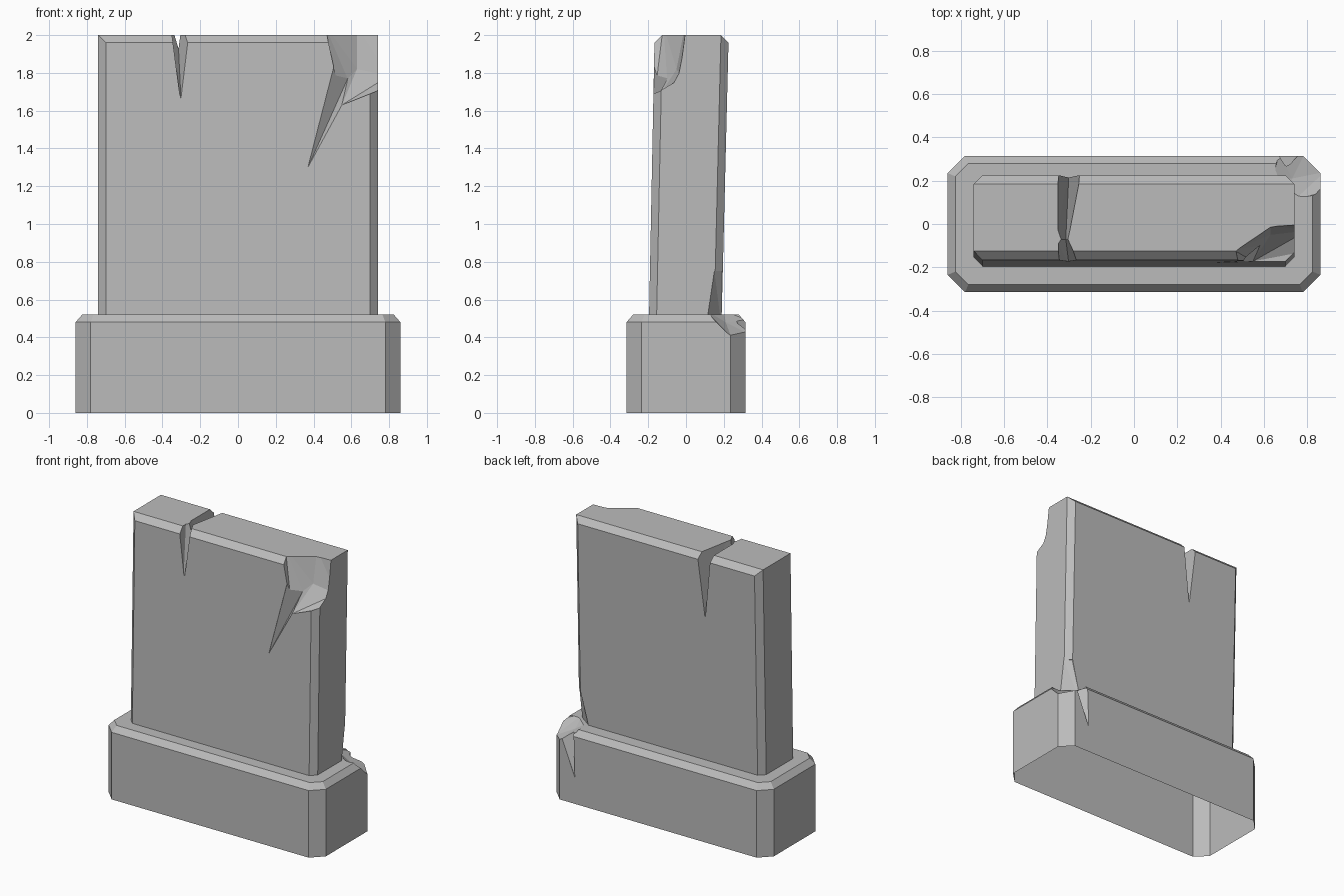
import bpy
import bmesh

if "Cube" in bpy.data.objects:
    bpy.data.objects.remove(bpy.data.objects["Cube"], do_unlink=True)

stone = bpy.data.materials.new("grey_stone")
stone.use_nodes = True
GREY = (0.5, 0.5, 0.5, 1)
stone.diffuse_color = GREY
stone.node_tree.nodes["Principled BSDF"].inputs["Base Color"].default_value = GREY


def hull(name, points):
    """Convex solid wrapped around a few points."""
    bm = bmesh.new()
    for p in points:
        bm.verts.new(p)
    bmesh.ops.convex_hull(bm, input=bm.verts[:])
    loose = [v for v in bm.verts if not v.link_faces]
    bmesh.ops.delete(bm, geom=loose, context="VERTS")
    bmesh.ops.dissolve_limit(bm, angle_limit=0.01, verts=bm.verts[:], edges=bm.edges[:])
    bmesh.ops.recalc_face_normals(bm, faces=bm.faces[:])
    mesh = bpy.data.meshes.new(name)
    bm.to_mesh(mesh)
    bm.free()
    mesh.materials.append(stone)
    obj = bpy.data.objects.new(name, mesh)
    bpy.context.collection.objects.link(obj)
    return obj


def carve(target, points):
    """Knock a convex chip out of the target."""
    cutter = hull("chip_cutter", points)
    cutter.hide_render = True
    mod = target.modifiers.new("chip", "BOOLEAN")
    mod.operation = "DIFFERENCE"
    mod.solver = "EXACT"
    mod.object = cutter
    bpy.context.view_layer.objects.active = target
    bpy.ops.object.modifier_apply(modifier=mod.name)
    bpy.data.objects.remove(cutter, do_unlink=True)


def octagon(x, front, back, cut, z):
    """Rectangle with clipped corners at one height."""
    ring = []
    for s in (-1, 1):
        ring += [(s * x, front + cut, z), (s * (x - cut), front, z),
                 (s * (x - cut), back, z), (s * x, back - cut, z)]
    return ring


def forward(points, y=-0.3):
    """The points plus copies pushed out through the front."""
    return points + [(p[0], y, p[2]) for p in points]


# Plinth with clipped corners and a bevelled top edge
plinth = hull("plinth",
              octagon(0.86, -0.315, 0.315, 0.08, 0)
              + octagon(0.86, -0.315, 0.315, 0.08, 0.48)
              + octagon(0.825, -0.28, 0.28, 0.06, 0.52))

# Leaning slab, bevelled at the front and back only
slab_points = octagon(0.74, -0.197, 0.187, 0.04, 0.44)
for side in (-1, 1):
    slab_points += [(side * 0.70, -0.167, 1.96), (side * 0.70, 0.225, 1.96),
                    (side * 0.74, -0.125, 2), (side * 0.74, 0.185, 2)]
slab = hull("slab", slab_points)

# Split through the top edge, shallow in the middle of the thickness
middle = [(-0.36, -0.07, 2.08), (-0.315, -0.07, 1.93), (-0.295, -0.07, 2.08)]
for y, tip, right in ((-0.19, 1.62, -0.24), (0.24, 1.52, -0.235)):
    overlap = [(x, -0.07 - (0.002 if y > 0 else 0), z) for x, _, z in middle]
    carve(slab, overlap + [(-0.36, y, 2.08), (-0.30, y, tip), (right, y, 2.08)])

# Broken upper front corner
carve(slab, forward([
    (0.46, -0.12, 2.05), (0.56, -0.07, 2.05), (0.63, -0.005, 2.05), (0.80, 0.005, 2.05),
    (0.63, -0.05, 1.82), (0.80, -0.03, 1.785), (0.58, -0.10, 1.77),
    (0.55, -0.172, 1.63), (0.70, -0.17, 1.74), (0.80, -0.125, 1.73)]))

# Tapering crack running down from the broken corner
carve(slab, forward([
    (0.37, -0.179, 1.30), (0.54, -0.166, 1.96), (0.55, -0.173, 1.63), (0.582, -0.098, 1.772)]))

# Worn lower back corner of the slab
carve(slab, [(0.74, 0.15, 0.75), (0.70, 0.19, 0.75), (0.745, 0.10, 0.44), (0.62, 0.19, 0.44),
             (0.80, 0.15, 0.75), (0.80, 0.30, 0.75), (0.70, 0.30, 0.75),
             (0.80, 0.10, 0.44), (0.80, 0.30, 0.44), (0.62, 0.30, 0.44)])

# Broken upper back corner of the plinth
carve(plinth, [(0.64, 0.20, 0.54), (0.74, 0.11, 0.54), (0.88, 0.15, 0.49), (0.88, 0.24, 0.40),
               (0.79, 0.33, 0.42), (0.67, 0.33, 0.49), (0.73, 0.21, 0.48),
               (0.66, 0.36, 0.6), (0.9, 0.36, 0.6), (0.9, 0.13, 0.6), (0.9, 0.36, 0.41)])

# Crack tapering down the back of the plinth
carve(plinth, [(0.66, 0.313, 0.19), (0.67, 0.315, 0.50), (0.76, 0.315, 0.44), (0.71, 0.25, 0.48),
               (0.66, 0.4, 0.19), (0.67, 0.4, 0.50), (0.76, 0.4, 0.44)])

# The plinth is hollow underneath
bm = bmesh.new()
bm.from_mesh(plinth.data)
under = [f for f in bm.faces if f.calc_center_median().z < 0.001]
bmesh.ops.delete(bm, geom=under, context="FACES")
bm.to_mesh(plinth.data)
bm.free()
